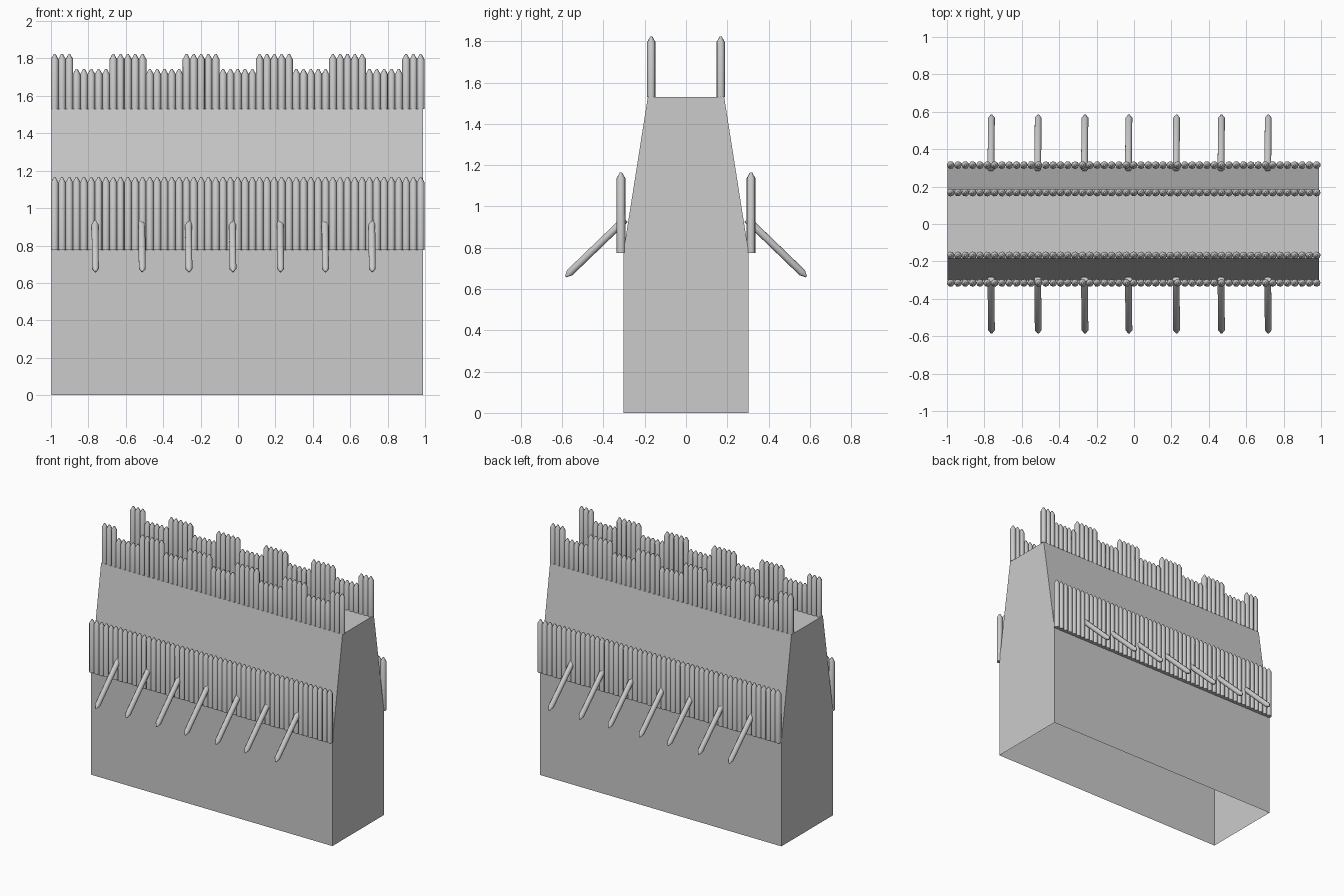
import bpy, bmesh, math, random
from mathutils import Matrix, Vector

if "Cube" in bpy.data.objects:
    bpy.data.objects.remove(bpy.data.objects["Cube"])

random.seed(4)
SIDES = 8
COUNT = 51
PITCH = 1.957 / (COUNT - 1)


def finish(bm, name, smooth=False):
    mesh = bpy.data.meshes.new(name)
    bm.to_mesh(mesh)
    bm.free()
    ob = bpy.data.objects.new(name, mesh)
    bpy.context.collection.objects.link(ob)
    if smooth:
        bpy.ops.object.select_all(action='DESELECT')
        bpy.context.view_layer.objects.active = ob
        ob.select_set(True)
        bpy.ops.object.shade_smooth_by_angle(angle=math.radians(50))
    return ob


def add_log(bm, base, tip, r, spin=0.0, tip_len=0.028):
    """Pointed log running from base to tip."""
    base, tip = Vector(base), Vector(tip)
    axis = tip - base
    length = axis.length
    mat = Matrix.Translation(base) @ axis.to_track_quat('Z', 'Y').to_matrix().to_4x4()
    rings = []
    for rad, h in ((r, 0), (r, length - tip_len), (r * 0.25, length)):
        rings.append([bm.verts.new(mat @ Vector((
            rad * math.cos(spin + 2 * math.pi * k / SIDES),
            rad * math.sin(spin + 2 * math.pi * k / SIDES), h))) for k in range(SIDES)])
    for a, b in zip(rings, rings[1:]):
        for k in range(SIDES):
            n = (k + 1) % SIDES
            bm.faces.new((a[k], a[n], b[n], b[k]))
    bm.faces.new(rings[0][::-1])
    bm.faces.new(rings[-1])


# Wall body: tapered profile extruded along x, open underneath
bm = bmesh.new()
profile = [(-0.303, 0), (0.303, 0), (0.303, 0.78), (0.185, 1.53), (-0.185, 1.53), (-0.303, 0.78)]
left = [bm.verts.new((-0.998, y, z)) for y, z in profile]
right = [bm.verts.new((0.99, y, z)) for y, z in profile]
bm.faces.new(left[::-1])
bm.faces.new(right)
for i in range(1, 6):
    j = (i + 1) % 6
    bm.faces.new((left[i], left[j], right[j], right[i]))
bmesh.ops.recalc_face_normals(bm, faces=bm.faces)
finish(bm, "wall_body")

STAKE_X = (-0.765, -0.515, -0.265, -0.03, 0.225, 0.465, 0.715)

for side, s in (("front", -1), ("back", 1)):
    # Battlement logs on top: alternating groups of five tall and five low
    bm = bmesh.new()
    for i in range(COUNT):
        x = -0.98 + i * PITCH
        tall = ((i + 2) // 5) % 2 == 0
        add_log(bm, (x, s * 0.168, 1.53), (x, s * 0.168, 1.823 if tall else 1.743),
                0.0208, random.uniform(0, 0.8))
    finish(bm, side + "_battlement_logs", True)

    # Palisade logs along the sides, all one height
    bm = bmesh.new()
    for i in range(COUNT):
        x = -0.98 + i * PITCH
        add_log(bm, (x, s * 0.315, 0.775), (x, s * 0.315, 1.165),
                0.0208, random.uniform(0, 0.8))
    finish(bm, side + "_palisade_logs", True)

    # Outward slanting stakes
    bm = bmesh.new()
    for x in STAKE_X:
        add_log(bm, (x, s * 0.295, 0.938), (x + 0.003, s * 0.583, 0.66), 0.0195, 0.4)
    finish(bm, side + "_slanted_stakes", True)
